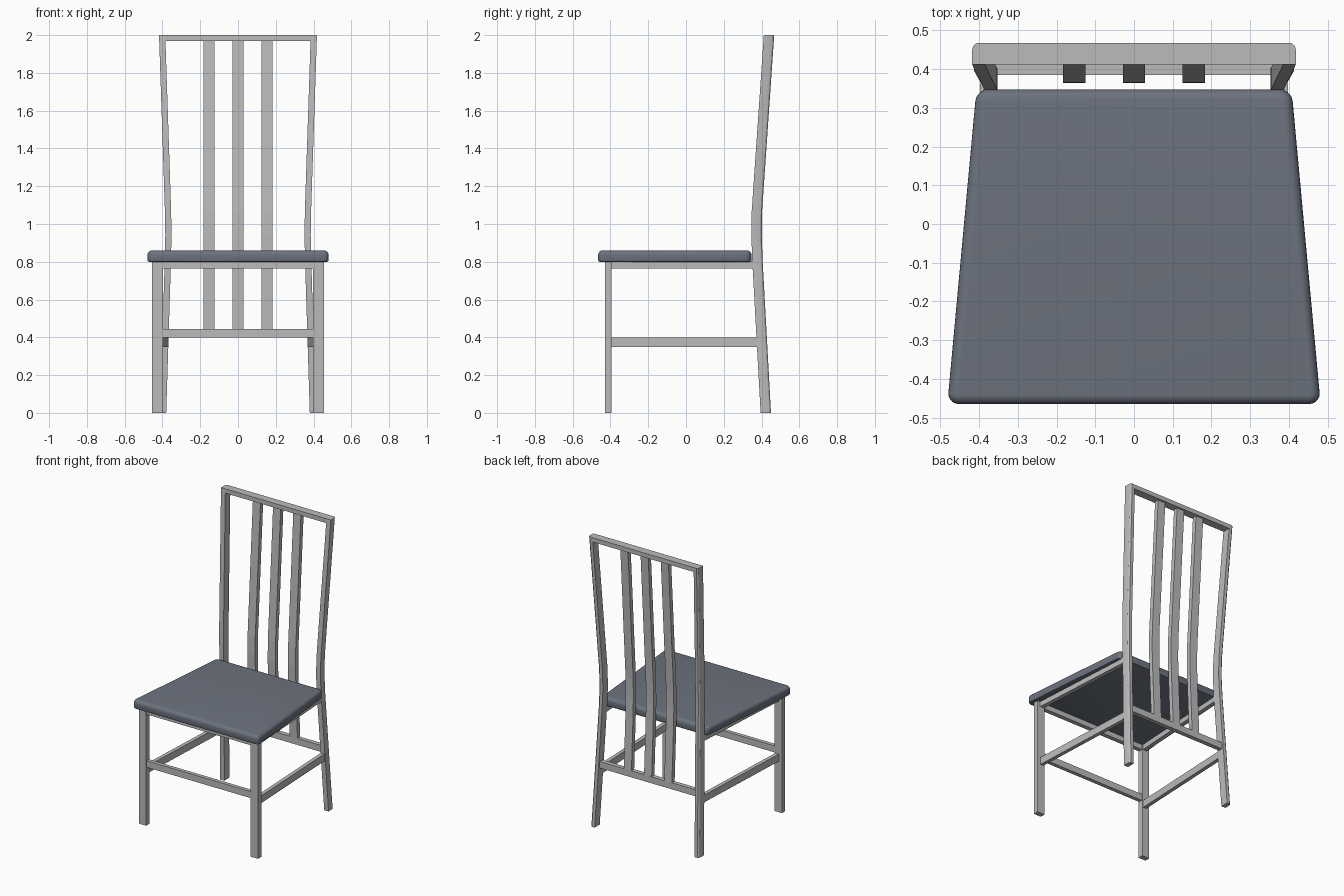
import bpy
import bmesh
from mathutils import Vector

cube = bpy.data.objects.get("Cube")
if cube:
    bpy.data.objects.remove(cube)


def material(name, colour):
    mat = bpy.data.materials.new(name)
    mat.use_nodes = True
    mat.diffuse_color = colour
    mat.node_tree.nodes["Principled BSDF"].inputs["Base Color"].default_value = colour
    return mat


GREY = material("grey frame", (0.5, 0.5, 0.5, 1))
SLATE = material("slate cushion", (0.15, 0.17, 0.21, 1))


def loft(name, rings, mat):
    """Skin a list of equal-length point rings and cap both ends."""
    bm = bmesh.new()
    loops = [[bm.verts.new(p) for p in ring] for ring in rings]
    n = len(loops[0])
    for a, b in zip(loops, loops[1:]):
        for i in range(n):
            j = (i + 1) % n
            bm.faces.new((a[i], a[j], b[j], b[i]))
    bm.faces.new(loops[0][::-1])
    bm.faces.new(loops[-1])
    bmesh.ops.recalc_face_normals(bm, faces=bm.faces)
    mesh = bpy.data.meshes.new(name)
    bm.to_mesh(mesh)
    bm.free()
    mesh.materials.append(mat)
    obj = bpy.data.objects.new(name, mesh)
    bpy.context.collection.objects.link(obj)
    return obj


def rectangle(x, y, w, d, z):
    return [(x + sx * w / 2, y + sy * d / 2, z)
            for sx, sy in ((-1, -1), (1, -1), (1, 1), (-1, 1))]


def bar(name, start, end, thick, low, high):
    """Horizontal bar between two plan points."""
    a, b = Vector(start), Vector(end)
    side = (b - a).orthogonal().normalized() * thick / 2
    plan = [a + side, b + side, b - side, a - side]
    return loft(name, [[(p.x, p.y, z) for p in plan] for z in (low, high)], GREY)


def smooth(obj):
    bpy.ops.object.select_all(action="DESELECT")
    obj.select_set(True)
    bpy.context.view_layer.objects.active = obj
    bpy.ops.object.shade_smooth_by_angle()


# Bent line of the back: height, front face y, inner face x
BACK = [(0, 0.395, 0.38), (0.8, 0.351, 0.355), (0.94, 0.346, 0.352),
        (1.07, 0.348, 0.354), (2.0, 0.412, 0.385)]

# Post section from the inner front corner, with a rounded outer back edge
SECTION = [(0, 0), (0.033, 0), (0.033, 0.038), (0.030, 0.048),
           (0.022, 0.055), (0, 0.055)]

for side, s in (("left", 1), ("right", -1)):
    post = loft(side + "_back_post",
                [[(s * (x + dx), y + dy, z) for dx, dy in SECTION] for z, y, x in BACK],
                GREY)
    smooth(post)
    loft(side + "_front_leg",
         [rectangle(s * 0.426, -0.412, 0.056, 0.036, z) for z in (0, 0.805)], GREY)
    bar(side + "_stretcher", (s * 0.418, -0.40), (s * 0.383, 0.385), 0.026, 0.35, 0.4)
    bar(side + "_apron", (s * 0.418, -0.40), (s * 0.372, 0.365), 0.03, 0.765, 0.805)

# Cross bars
bar("front_stretcher", (-0.405, -0.412), (0.405, -0.412), 0.026, 0.4, 0.445)
bar("front_apron", (-0.405, -0.412), (0.405, -0.412), 0.03, 0.765, 0.805)
bar("back_stretcher", (-0.375, 0.4), (0.375, 0.4), 0.03, 0.4, 0.445)
bar("top_rail", (-0.39, 0.4395), (0.39, 0.4395), 0.055, 1.97, 2.0)

# Back slats follow the bend of the posts
SLAT = [(0.44, 0.400), (0.8, 0.383), (0.94, 0.379), (1.07, 0.381), (1.975, 0.438)]
for name, x in (("right", -0.154), ("centre", 0), ("left", 0.154)):
    loft(name + "_slat", [rectangle(x, y, 0.058, 0.03, z) for z, y in SLAT], GREY)


# Tapered cushion with rounded corners and softened rim
def outline(inset, z):
    front, back = 0.482 - inset, 0.407 - inset
    return [(-front, -0.465 + inset, z), (front, -0.465 + inset, z),
            (back, 0.347 - inset, z), (-back, 0.347 - inset, z)]


seat = loft("seat", [outline(0, 0.8), outline(0, 0.86)], SLATE)
bm = bmesh.new()
bm.from_mesh(seat.data)
upright = [e for e in bm.edges if abs(e.verts[0].co.z - e.verts[1].co.z) > 0.01]
bmesh.ops.bevel(bm, geom=upright, offset=0.03, segments=5, profile=0.5, affect="EDGES")
for height, radius, steps in ((0.86, 0.024, 5), (0.8, 0.008, 2)):
    rim = [e for e in bm.edges if all(abs(v.co.z - height) < 0.001 for v in e.verts)]
    bmesh.ops.bevel(bm, geom=rim, offset=radius, segments=steps, profile=0.5,
                    affect="EDGES")
bm.to_mesh(seat.data)
bm.free()
smooth(seat)
